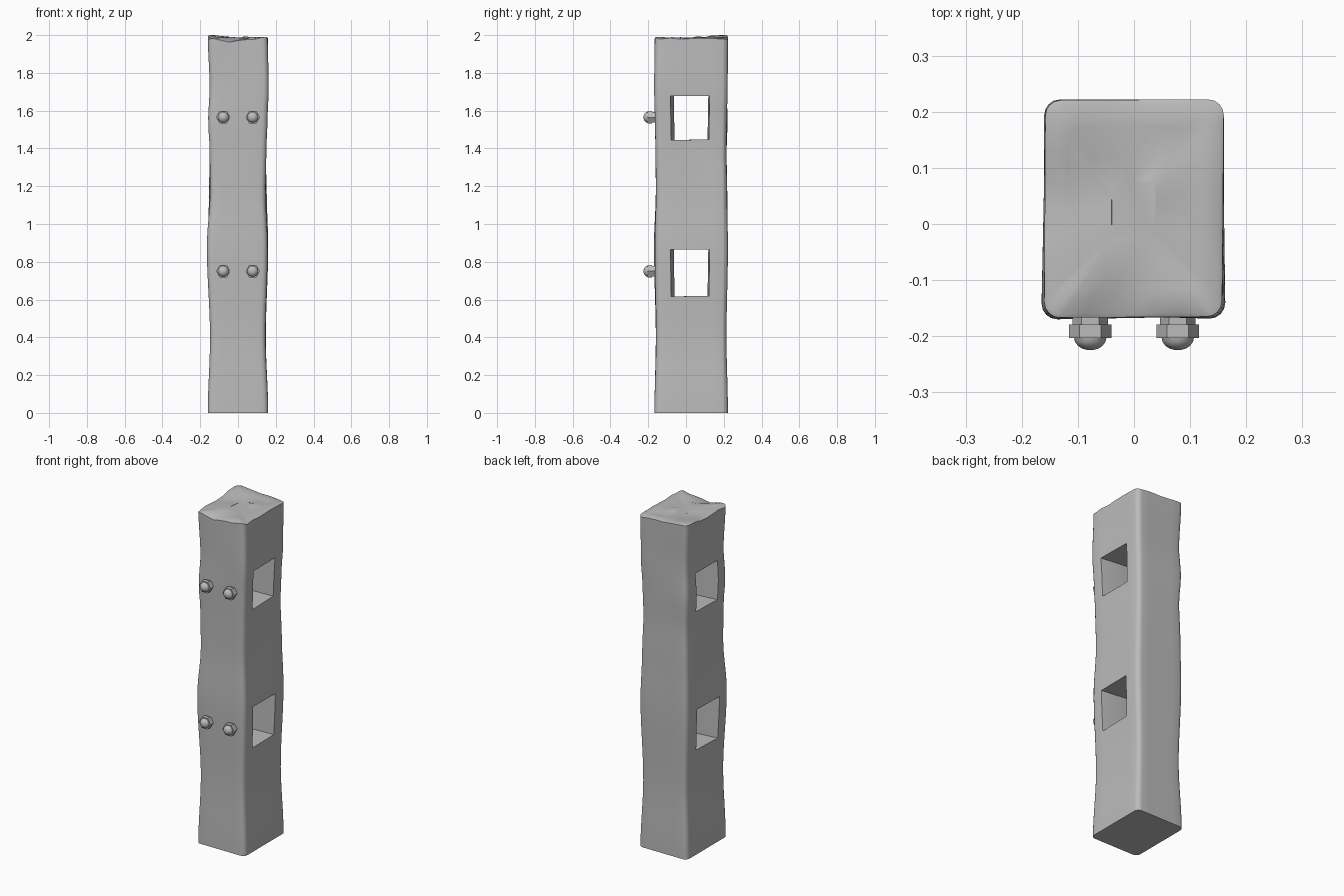
import bpy, bmesh, math
from mathutils import Vector, noise

if "Cube" in bpy.data.objects:
    bpy.data.objects.remove(bpy.data.objects["Cube"], do_unlink=True)

grey = bpy.data.materials.new("plain_grey")
grey.use_nodes = True
COLOR = (0.5, 0.5, 0.5, 1)
grey.diffuse_color = COLOR
grey.node_tree.nodes["Principled BSDF"].inputs["Base Color"].default_value = COLOR


def make_object(name, bm):
    bmesh.ops.recalc_face_normals(bm, faces=bm.faces[:])
    mesh = bpy.data.meshes.new(name)
    bm.to_mesh(mesh)
    bm.free()
    mesh.materials.append(grey)
    obj = bpy.data.objects.new(name, mesh)
    bpy.context.collection.objects.link(obj)
    return obj


def shade(obj, angle):
    bpy.ops.object.select_all(action="DESELECT")
    obj.select_set(True)
    bpy.context.view_layer.objects.active = obj
    bpy.ops.object.shade_smooth_by_angle(angle=math.radians(angle))


# Worn post: rounded rectangle rings whose corners are hewn in by height
HALF_X, BACK, FRONT, ROUND = 0.16, 0.222, -0.167, 0.028
HEIGHTS = [0, 0.4, 0.88, 1.17, 1.38, 1.55, 1.72, 2]
INSETS = {(1, 1): [0, 0.013, 0, 0.008, 0.014, 0.010, 0.002, 0],
          (-1, 1): [0, 0.014, 0.002, 0.006, 0.012, 0.003, 0.012, 0.002],
          (-1, -1): [0, 0.012, -0.005, 0.012, 0.010, 0.002, 0.010, 0],
          (1, -1): [0, 0.014, 0.003, 0.014, 0.010, 0.004, -0.003, 0.003]}


def inset_at(corner, z):
    for i in range(len(HEIGHTS) - 1):
        low, high = HEIGHTS[i], HEIGHTS[i + 1]
        if z <= high:
            t = (z - low) / (high - low)
            t = t * t * (3 - 2 * t)
            return INSETS[corner][i] * (1 - t) + INSETS[corner][i + 1] * t
    return INSETS[corner][-1]


def ring_points(z):
    corners = []
    for k, (sx, sy) in enumerate(INSETS):
        cut = inset_at((sx, sy), z)
        cx = sx * (HALF_X - ROUND - cut)
        cy = (BACK - ROUND - cut * 0.6) if sy > 0 else (FRONT + ROUND + cut * 0.6)
        corners.append([Vector((cx + ROUND * math.cos(a), cy + ROUND * math.sin(a), z))
                        for a in (math.pi / 2 * (k + j / 4) for j in range(5))])
    points = []
    for k, arc in enumerate(corners):
        points += arc
        following = corners[(k + 1) % 4][0]
        points += [arc[-1].lerp(following, s / 6) for s in range(1, 6)]
    return points


def rough_top(p):
    wave = noise.noise(Vector((p.x * 14, p.y * 14, 3.7)))
    peak = 0.016 * max(0, 1 - (p - Vector((-0.15, 0.2, p.z))).length / 0.15)
    notch = 0.018 * max(0, 1 - (p - Vector((-0.05, FRONT, p.z))).length / 0.08)
    return min(2.0, 1.985 + 0.013 * wave + peak - notch)


bm = bmesh.new()
rings = []
LEVELS = 30
for i in range(LEVELS + 1):
    z = 1.955 * i / LEVELS
    rings.append([bm.verts.new(p) for p in ring_points(z)])

# Uneven broken top, closing towards the middle
middle = Vector((0, (BACK + FRONT) / 2, 0))
for scale in (1, 0.96, 0.75, 0.5, 0.25):
    loop = []
    for p in ring_points(2):
        q = middle + (p - middle) * scale
        q.z = rough_top(q) - (0.004 if scale == 1 else 0)
        loop.append(bm.verts.new(q))
    rings.append(loop)

for lower, upper in zip(rings, rings[1:]):
    n = len(lower)
    for j in range(n):
        bm.faces.new((lower[j], lower[(j + 1) % n], upper[(j + 1) % n], upper[j]))
bm.faces.new(rings[0][::-1])
bm.faces.new(rings[-1])
post = make_object("post", bm)


# Rail slots through the sides, flared towards both mouths
def slot_cutter(name, z_low, z_high):
    bm = bmesh.new()
    loops = []
    for x, flare in ((-0.24, 0.028), (0, 0), (0.24, 0.028)):
        corners = ((-0.061 - flare, z_low - 0.004), (0.114 + flare * 0.4, z_low),
                   (0.118 + flare * 0.4, z_high), (-0.064 - flare, z_high))
        loops.append([bm.verts.new((x, y, z)) for y, z in corners])
    for a, b in zip(loops, loops[1:]):
        for j in range(4):
            k = (j + 1) % 4
            bm.faces.new((a[j], a[k], b[k], b[j]))
    bm.faces.new(loops[0])
    bm.faces.new(loops[-1])
    return make_object(name, bm)


for name, low, high in (("lower_slot", 0.62, 0.865), ("upper_slot", 1.448, 1.678)):
    cutter = slot_cutter(name, low, high)
    mod = post.modifiers.new(name, "BOOLEAN")
    mod.operation = "DIFFERENCE"
    mod.solver = "EXACT"
    mod.object = cutter
    bpy.context.view_layer.objects.active = post
    bpy.ops.object.modifier_apply(modifier=name)
    bpy.data.objects.remove(cutter, do_unlink=True)
shade(post, 40)


# Bolts: hexagonal shank and nut with a domed end
def bolt(name, x, z):
    bm = bmesh.new()

    def lathe(sides, profile):
        loops = []
        for r, y in profile:
            loops.append([bm.verts.new((x + r * math.cos(math.tau * j / sides), y,
                                        z + r * math.sin(math.tau * j / sides)))
                          for j in range(sides)])
        for a, b in zip(loops, loops[1:]):
            for j in range(sides):
                k = (j + 1) % sides
                bm.faces.new((a[j], a[k], b[k], b[j]))
        bm.faces.new(loops[0])
        bm.faces.new(loops[-1])

    lathe(6, [(0.032, -0.13), (0.032, -0.18)])
    lathe(6, [(0.038, -0.179), (0.038, -0.203)])
    dome = [(0.029 * math.cos(a), -0.202 - 0.023 * math.sin(a))
            for a in (math.radians(d) for d in (0, 20, 40, 60, 80))]
    lathe(16, dome)
    shade(make_object(name, bm), 35)


for row, z in (("lower", 0.75), ("upper", 1.565)):
    for side, x in (("left", 0.078), ("right", -0.078)):
        bolt(f"{row}_{side}_bolt", x, z)
